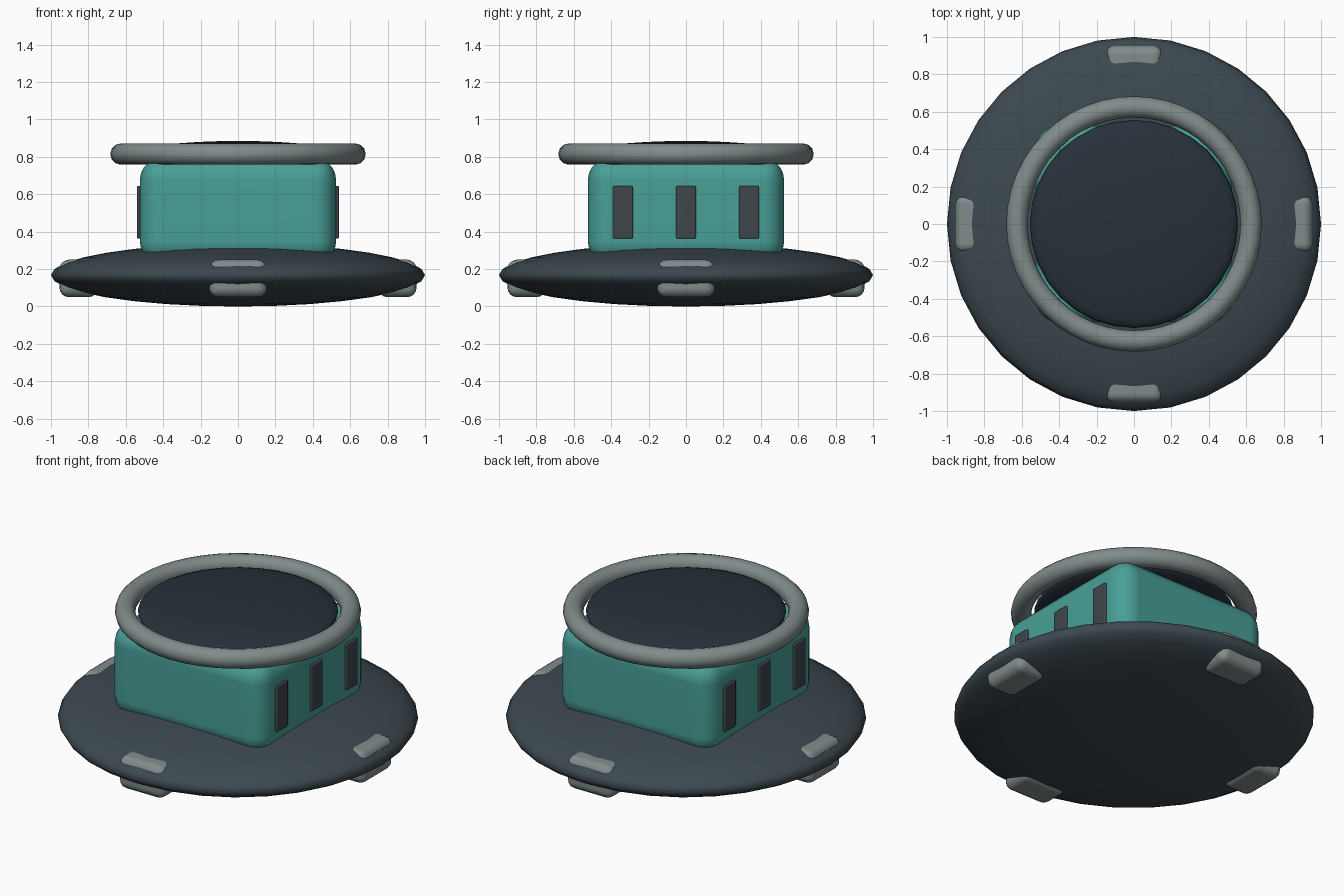
import bpy, math

if "Cube" in bpy.data.objects:
    bpy.data.objects.remove(bpy.data.objects["Cube"])


def material(name, rgb):
    m = bpy.data.materials.new(name)
    m.diffuse_color = (*rgb, 1)
    m.use_nodes = True
    m.node_tree.nodes["Principled BSDF"].inputs["Base Color"].default_value = m.diffuse_color
    return m


TEAL = material("teal", (0.065, 0.35, 0.31))
SLATE = material("slate", (0.045, 0.065, 0.08))
DARK = material("dark_slate", (0.02, 0.03, 0.042))
GREY = material("grey", (0.22, 0.26, 0.26))
CHARCOAL = material("charcoal", (0.05, 0.06, 0.07))


def finish(name, mat):
    o = bpy.context.object
    o.name = name
    o.data.materials.append(mat)
    return o


def disc(name, radius, half_height, z, mat):
    bpy.ops.mesh.primitive_uv_sphere_add(segments=32, ring_count=16, radius=1, location=(0, 0, z))
    o = finish(name, mat)
    o.scale = (radius, radius, half_height)
    bpy.ops.object.transform_apply(location=False, rotation=False, scale=True)
    bpy.ops.object.shade_smooth()
    return o


def rounded_box(name, size, loc, bevel, segments, mat, angle=0):
    bpy.ops.mesh.primitive_cube_add(size=1, location=loc)
    o = finish(name, mat)
    o.scale = size
    bpy.ops.object.transform_apply(location=False, rotation=False, scale=True)
    o.rotation_euler.z = angle
    b = o.modifiers.new("bevel", "BEVEL")
    b.width, b.segments = bevel, segments
    bpy.ops.object.shade_smooth()
    n = o.modifiers.new("normals", "WEIGHTED_NORMAL")
    n.keep_sharp = True
    return o


# Lens-shaped base
disc("base_disc", 1.0, 0.168, 0.168, SLATE)

# Rounded square body
rounded_box("body", (1.05, 1.05, 0.565), (0, 0, 0.5125), 0.12, 5, TEAL)

# Lens-shaped lid and the ring around it
disc("lid", 0.556, 0.07, 0.815, DARK)
bpy.ops.mesh.primitive_torus_add(major_radius=0.626, minor_radius=0.057, major_segments=48,
                                 minor_segments=12, location=(0, 0, 0.815))
finish("lid_ring", GREY)
bpy.ops.object.shade_smooth()

# Vent panels on the left and right faces
for side, x in (("left", -0.525), ("right", 0.525)):
    for i, y in enumerate((-0.337, 0, 0.337)):
        rounded_box(f"vent_{side}_{i + 1}", (0.03, 0.106, 0.283), (x, y, 0.504), 0.008, 2, CHARCOAL)

# Four feet poking through the rim
for i, name in enumerate(("right", "back", "left", "front")):
    a = i * math.pi / 2
    rounded_box(f"{name}_foot", (0.205, 0.31, 0.2), (0.852 * math.cos(a), 0.852 * math.sin(a), 0.15),
                0.05, 4, GREY, a)
